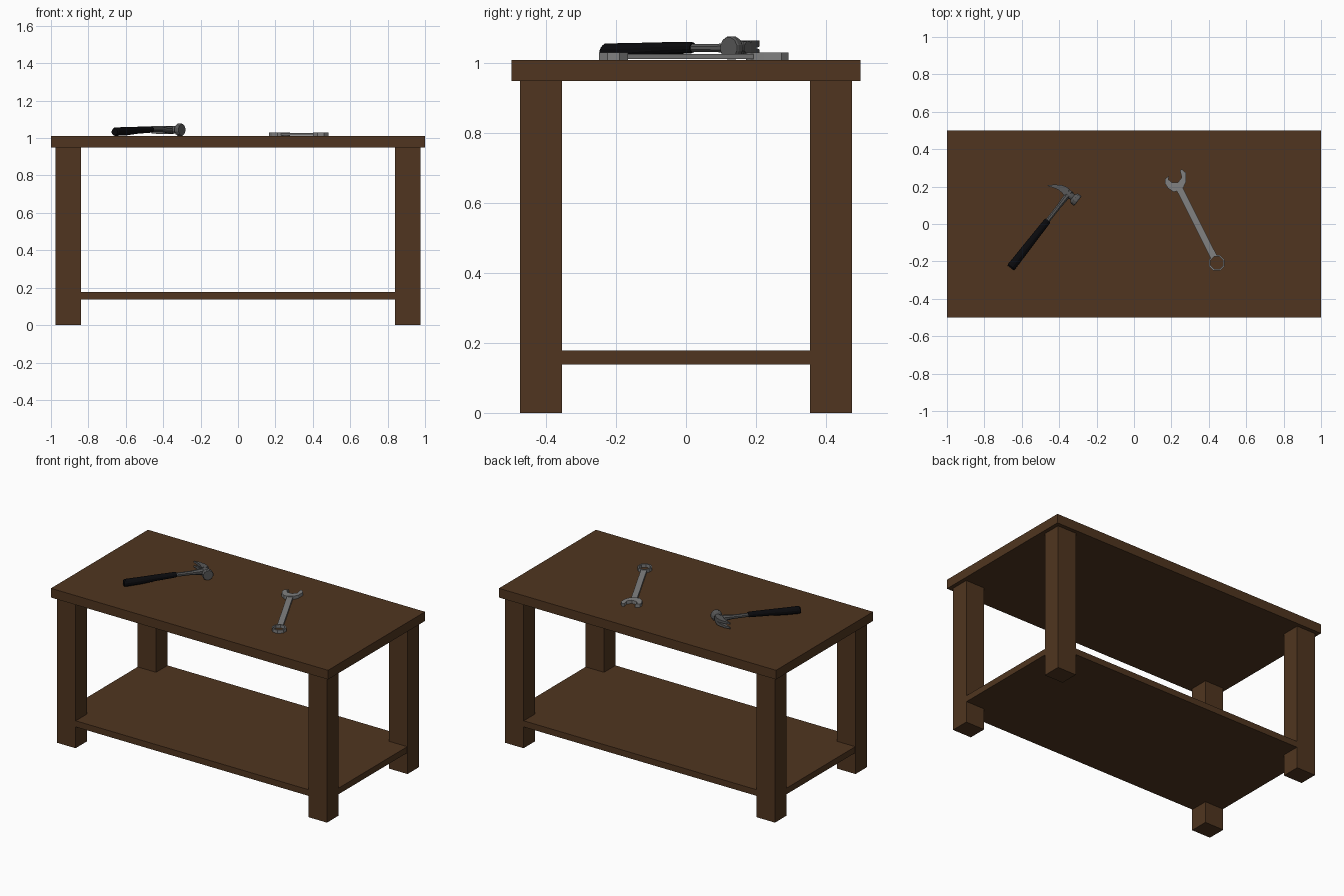
import bpy, bmesh, math
from mathutils import Matrix, Vector

if "Cube" in bpy.data.objects:
    bpy.data.objects.remove(bpy.data.objects["Cube"])


def material(name, rgb):
    m = bpy.data.materials.new(name)
    m.diffuse_color = (*rgb, 1)
    m.use_nodes = True
    m.node_tree.nodes["Principled BSDF"].inputs["Base Color"].default_value = m.diffuse_color
    return m


WOOD = material("wood", (0.08, 0.036, 0.014))
BLACK = material("black_rubber", (0.003, 0.003, 0.004))
STEEL = material("dark_steel", (0.10, 0.10, 0.10))
CHROME = material("light_steel", (0.22, 0.22, 0.22))


def finish(name, bm, mat, matrix=Matrix()):
    bmesh.ops.recalc_face_normals(bm, faces=bm.faces)
    me = bpy.data.meshes.new(name)
    bm.to_mesh(me)
    bm.free()
    me.materials.append(mat)
    ob = bpy.data.objects.new(name, me)
    ob.matrix_world = matrix
    bpy.context.collection.objects.link(ob)
    return ob


def box(name, lo, hi, mat):
    bm = bmesh.new()
    lo, hi = Vector(lo), Vector(hi)
    bmesh.ops.create_cube(bm, size=1)
    bmesh.ops.scale(bm, vec=hi - lo, verts=bm.verts)
    bmesh.ops.translate(bm, vec=(lo + hi) / 2, verts=bm.verts)
    return finish(name, bm, mat)


def bridge(bm, rings, closed=False):
    """Skin a list of point rings; cap the ends unless closed into a loop."""
    loops = [[bm.verts.new(p) for p in r] for r in rings]
    n = len(loops[0])
    pairs = list(zip(loops, loops[1:])) + ([(loops[-1], loops[0])] if closed else [])
    for a, b in pairs:
        for i in range(n):
            j = (i + 1) % n
            bm.faces.new((a[i], a[j], b[j], b[i]))
    if not closed:
        bm.faces.new(loops[0])
        bm.faces.new(loops[-1])


def circle(n, ra, rb, offset=0.5):
    return [(ra * math.cos(t), rb * math.sin(t))
            for t in (2 * math.pi * (i + offset) / n for i in range(n))]


# Table
box("table_top", (-1, -0.5, 0.95), (1, 0.5, 1.01), WOOD)
box("lower_shelf", (-0.973, -0.473, 0.138), (0.973, 0.473, 0.178), WOOD)
for sx, xn in ((-1, "left"), (1, "right")):
    for sy, yn in ((-1, "front"), (1, "back")):
        x, y = sx * 0.9075, sy * 0.415
        box(f"{yn}_{xn}_leg", (x - 0.0675, y - 0.06, 0), (x + 0.0675, y + 0.06, 0.95), WOOD)

# Hammer: local y runs up the handle, local x points to the striking face
HAMMER = Matrix.Translation((-0.66, -0.235, 0)) @ Matrix.Rotation(math.radians(-38.1), 4, 'Z')


def handle_part(name, sections, mat, n):
    bm = bmesh.new()
    bridge(bm, [[(a, y, zc + b) for a, b in circle(n, w, h)] for y, w, h, zc in sections])
    return finish(name, bm, mat, HAMMER)


handle_part("hammer_grip", [(0, .020, .018, 1.033), (.008, .024, .0235, 1.0345),
                            (.10, .023, .0225, 1.0365), (.20, .021, .019, 1.042),
                            (.315, .019, .017, 1.0455), (.324, .016, .014, 1.0455)], BLACK, 12)
handle_part("hammer_shaft", [(.32, .013, .012, 1.044), (.42, .013, .013, 1.044),
                             (.46, .016, .019, 1.044), (.525, .018, .021, 1.044)], STEEL, 8)

# Neck and striking face
bm = bmesh.new()
bridge(bm, [[(x, 0.503 + a, 1.044 + b) for a, b in circle(12, r, r)]
            for x, r in ((-.02, .021), (.012, .021), (.028, .018), (.036, .031),
                         (.041, .034), (.058, .034), (.063, .031))])
finish("hammer_face", bm, STEEL, HAMMER)

# Two curved claw prongs: x, y low, y high, z inner, z outer
claw = [(-.012, .482, .526, 0, .021), (-.035, .486, .525, 0, .021),
        (-.060, .486, .516, .003, .021), (-.090, .477, .496, .006, .021),
        (-.116, .466, .471, .009, .020)]
bm = bmesh.new()
for s in (-1, 1):
    bridge(bm, [[(x, y0, 1.044 + s * zi), (x, y1, 1.044 + s * zi),
                 (x, y1, 1.044 + s * zo), (x, y0, 1.044 + s * zo)]
                for x, y0, y1, zi, zo in claw])
finish("hammer_claw", bm, STEEL, HAMMER)


# Wrench
def prism(name, pts, z0, z1, mat):
    bm = bmesh.new()
    bridge(bm, [[(x, y, z) for x, y in pts] for z in (z0, z1)])
    return finish(name, bm, mat)


ring_c, jaw_c = Vector((0.443, -0.208)), Vector((0.24, 0.195))
along = (jaw_c - ring_c).normalized()
side = Vector((-along.y, along.x)) * 0.018
start = ring_c + along * 0.037
prism("wrench_shaft", [start + side, start - side, jaw_c - side, jaw_c + side],
      1.013, 1.027, CHROME)

jaw = [(.165, .241), (.187, .257), (.184, .238), (.203, .221), (.235, .223), (.255, .248),
       (.246, .287), (.257, .293), (.278, .273), (.278, .224), (.264, .195),
       (.236, .177), (.212, .171), (.182, .191), (.167, .215)]
prism("wrench_open_jaw", jaw, 1.01, 1.031, CHROME)

# Octagonal ring end with a through hole
bm = bmesh.new()
bridge(bm, [[(ring_c.x + x, ring_c.y + y, z) for x, y in circle(8, r, r)]
            for r, z in ((.045, 1.01), (.045, 1.031), (.036, 1.031), (.036, 1.01))], closed=True)
finish("wrench_ring", bm, CHROME)
